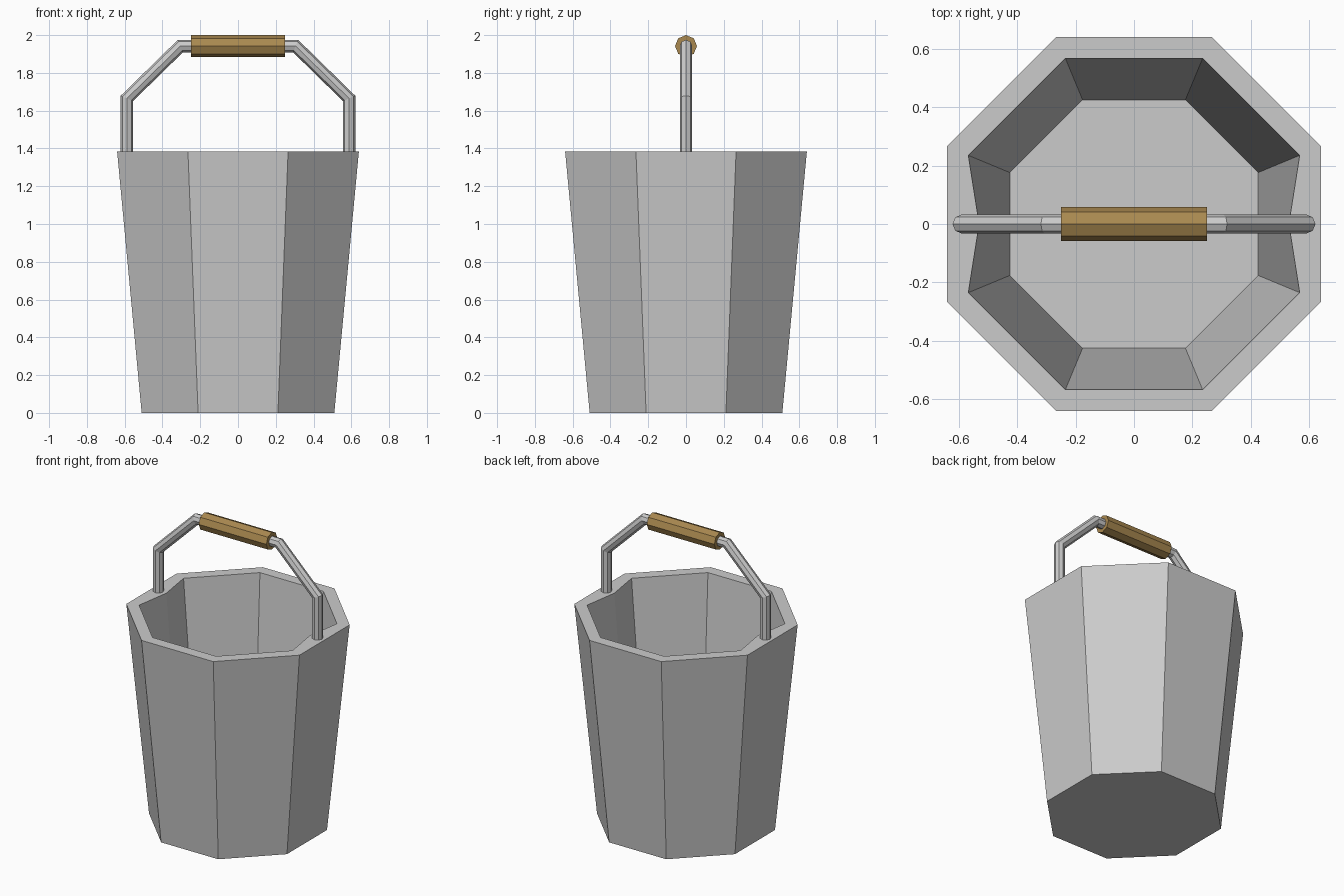
import bpy, bmesh, math
from mathutils import Vector, Matrix

if "Cube" in bpy.data.objects:
    bpy.data.objects.remove(bpy.data.objects["Cube"])

TOP = 1.385


def finish(name, bm, mat=None):
    bmesh.ops.recalc_face_normals(bm, faces=bm.faces)
    me = bpy.data.meshes.new(name)
    bm.to_mesh(me)
    bm.free()
    ob = bpy.data.objects.new(name, me)
    bpy.context.collection.objects.link(ob)
    if mat:
        me.materials.append(mat)
    return ob


def bridge(bm, a, b):
    n = len(a)
    for i in range(n):
        bm.faces.new((a[i], a[(i + 1) % n], b[(i + 1) % n], b[i]))


def octagon(bm, apothem, z):
    r = apothem / math.cos(math.pi / 8)
    angles = [math.pi / 8 + i * math.pi / 4 for i in range(8)]
    return [bm.verts.new((r * math.cos(a), r * math.sin(a), z)) for a in angles]


# Bucket: tapered octagonal shell with a thick flat rim
bm = bmesh.new()
rings = [octagon(bm, a, z) for a, z in
         ((0.51, 0), (0.64, TOP), (0.567, TOP), (0.425, 0.07))]
for a, b in zip(rings, rings[1:]):
    bridge(bm, a, b)
bm.faces.new(rings[0])
bm.faces.new(rings[-1])

# Rim bulges inward under the two handle ends
for i, j in ((7, 0), (3, 4)):
    mids = []
    for ring in rings[2:]:
        edge = bm.edges.get((ring[i], ring[j]))
        mids.append(bmesh.utils.edge_split(edge, ring[i], 0.5)[1])
    mids[0].co.x = math.copysign(0.53, mids[0].co.x)
    bmesh.ops.connect_verts(bm, verts=mids)
finish("bucket", bm)

# Bail: octagonal rod mitred along a bent path
half = [(0.588, TOP - 0.01), (0.588, 1.665), (0.305, 1.942)]
path = [Vector((-x, 0, z)) for x, z in half]
path += [Vector((x, 0, z)) for x, z in reversed(half)]
bm = bmesh.new()
rod = []
for k, p in enumerate(path):
    d_in = (p - path[k - 1]).normalized() if k else None
    d_out = (path[k + 1] - p).normalized() if k < len(path) - 1 else None
    d_in, d_out = d_in or d_out, d_out or d_in
    tangent = (d_in + d_out).normalized()
    side = Vector((-tangent.z, 0, tangent.x)) / tangent.dot(d_in)
    ring = []
    for i in range(8):
        a = i * math.pi / 4
        off = side * math.cos(a) + Vector((0, 1, 0)) * math.sin(a)
        ring.append(bm.verts.new(p + off * 0.033))
    rod.append(ring)
for a, b in zip(rod, rod[1:]):
    bridge(bm, a, b)
bm.faces.new(rod[0])
bm.faces.new(rod[-1])
finish("handle_rod", bm)

# Wooden grip
wood = bpy.data.materials.new("wood")
wood.diffuse_color = (0.4, 0.25, 0.08, 1)
wood.use_nodes = True
wood.node_tree.nodes["Principled BSDF"].inputs["Base Color"].default_value = wood.diffuse_color
bm = bmesh.new()
bmesh.ops.create_cone(bm, cap_ends=True, segments=8, radius1=0.058,
                      radius2=0.058, depth=0.5,
                      matrix=Matrix.Translation((0, 0, 1.942))
                      @ Matrix.Rotation(math.pi / 2, 4, 'Y'))
finish("handle_grip", bm, wood)
